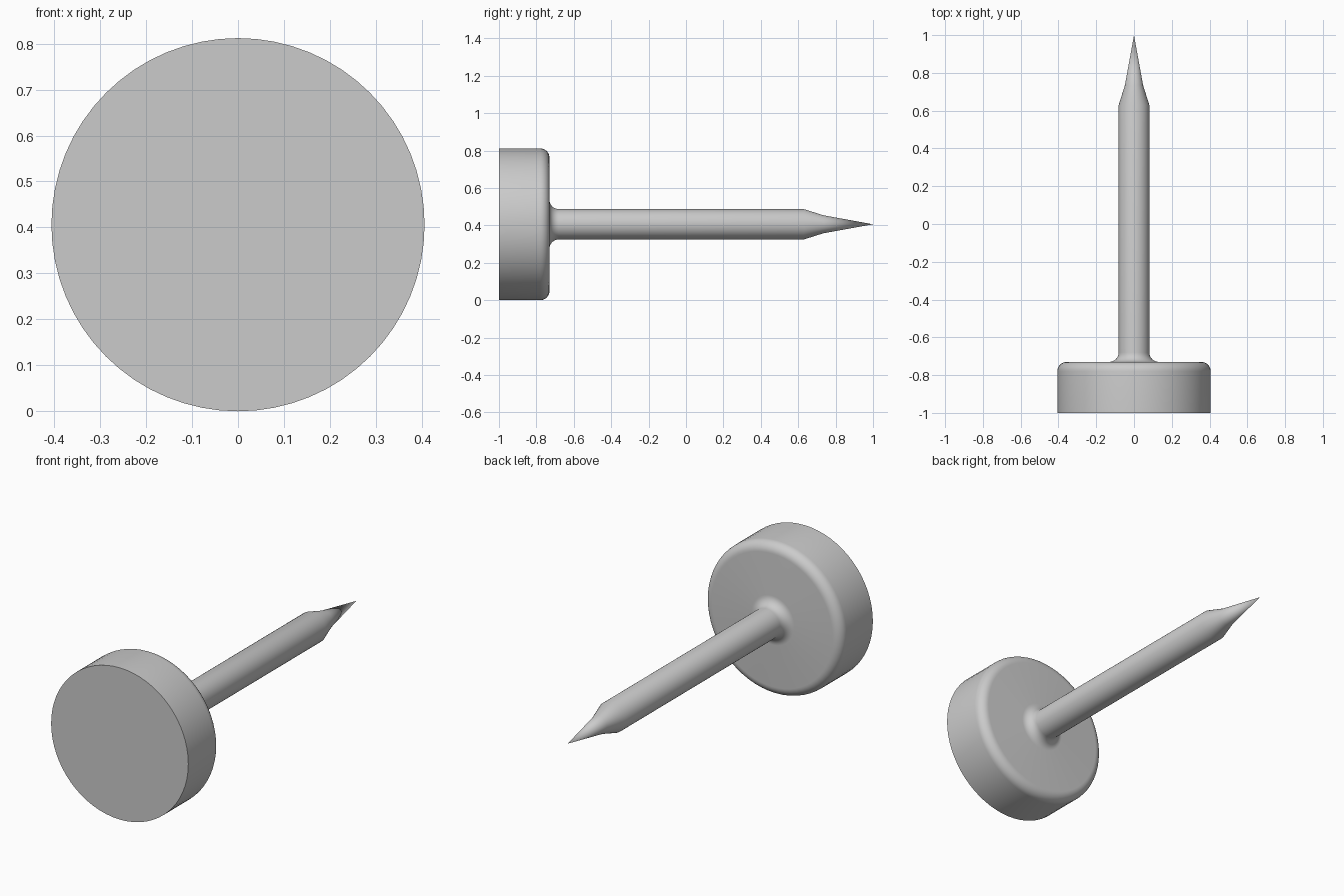
import bpy, bmesh, math
from mathutils import Matrix, Vector

cube = bpy.data.objects.get("Cube")
if cube:
    bpy.data.objects.remove(cube)

grey = bpy.data.materials.new("plain grey")
grey.use_nodes = True
colour = (0.6, 0.6, 0.6, 1)
grey.diffuse_color = colour
grey.node_tree.nodes["Principled BSDF"].inputs["Base Color"].default_value = colour

R = 0.406        # head radius, also the height of the axis
SHAFT = 0.081    # shaft radius
FACE = -0.73     # back face of the head


def arc(r, y, size, start, end, steps=8):
    """Profile points (radius, y) along a rounded corner."""
    angles = [math.radians(start + (end - start) * i / steps) for i in range(steps + 1)]
    return [(r + size * math.cos(a), y + size * math.sin(a)) for a in angles]


def lathe(name, profile, steps=64):
    """Spin a (radius, y) profile around the lengthwise axis."""
    bm = bmesh.new()
    verts = [bm.verts.new((r, y, 0)) for r, y in profile]
    edges = [bm.edges.new(pair) for pair in zip(verts, verts[1:])]
    bmesh.ops.spin(bm, geom=verts + edges, cent=(0, 0, 0), axis=(0, 1, 0),
                   angle=math.tau, steps=steps)
    bmesh.ops.remove_doubles(bm, verts=bm.verts, dist=0.0001)
    bmesh.ops.recalc_face_normals(bm, faces=bm.faces)
    bmesh.ops.transform(bm, matrix=Matrix.Translation(Vector((0, 0, R))), verts=bm.verts)
    mesh = bpy.data.meshes.new(name)
    bm.to_mesh(mesh)
    bm.free()
    mesh.materials.append(grey)
    obj = bpy.data.objects.new(name, mesh)
    bpy.context.collection.objects.link(obj)
    bpy.ops.object.select_all(action="DESELECT")
    obj.select_set(True)
    bpy.context.view_layer.objects.active = obj
    bpy.ops.object.shade_smooth_by_angle(angle=math.radians(30))
    return obj


# One turned body: flat head, rounded rim, filleted neck, shaft and two-step point
rim = 0.05
fillet = 0.05
profile = [(0, -1), (R, -1)]
profile += arc(R - rim, FACE - rim, rim, 0, 90)
profile += arc(SHAFT + fillet, FACE + fillet, fillet, 270, 180)
profile += [(SHAFT, 0.63), (0.048, 0.735), (0, 1)]
lathe("pin_body", profile)
